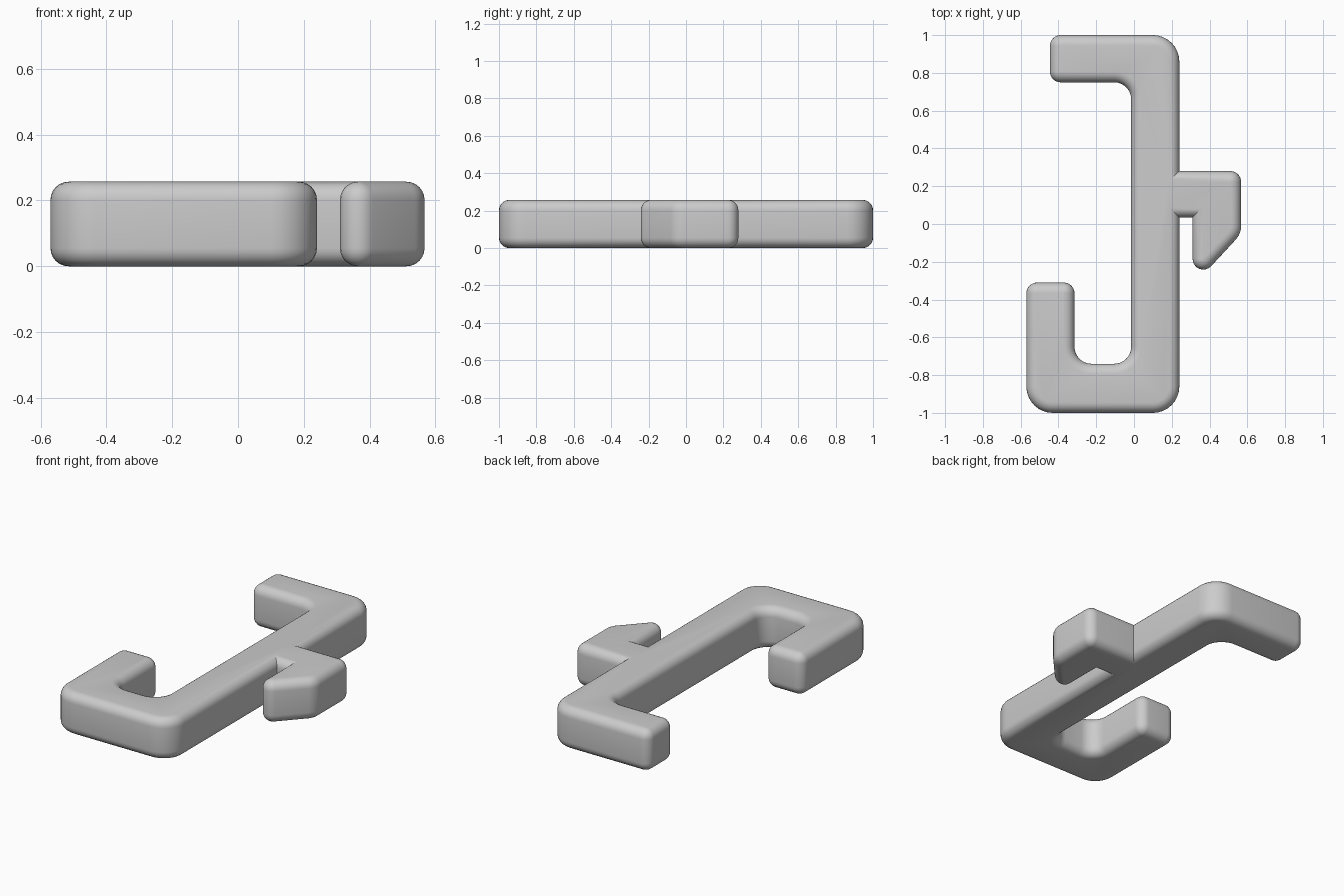
import bpy
import bmesh
import math
from mathutils import Vector

HEIGHT = 0.257
EDGE = 0.055      # radius of the rounded top and bottom edges
ARC_STEPS = 8
EDGE_STEPS = 6

cube = bpy.data.objects.get("Cube")
if cube:
    bpy.data.objects.remove(cube, do_unlink=True)

# Clockwise corners: x, y, corner radius (zero keeps the corner sharp)
TIP, BEND, FILLET = 0.057, 0.14, 0.09
CORNERS = [
    # upper arm
    (-0.445, 1, TIP), (0.24, 1, BEND),
    # side clip with slanted tooth
    (0.24, 0.28, 0), (0.567, 0.28, TIP), (0.567, -0.052, 0.11),
    (0.31, -0.33, TIP), (0.31, 0.035, 0), (0.24, 0.035, 0),
    # lower hook
    (0.24, -1, BEND), (-0.57, -1, BEND), (-0.57, -0.31, TIP),
    (-0.315, -0.31, TIP), (-0.315, -0.74, FILLET), (-0.015, -0.74, FILLET),
    # inside of the upper arm
    (-0.015, 0.75, FILLET), (-0.445, 0.75, TIP),
]


def outline(inset):
    """Rounded outline moved inward by the given distance."""
    points = []
    for i, (x, y, radius) in enumerate(CORNERS):
        p = Vector((x, y))
        before = Vector(CORNERS[i - 1][:2])
        after = Vector(CORNERS[(i + 1) % len(CORNERS)][:2])
        d1, d2 = (p - before).normalized(), (after - p).normalized()
        n1, n2 = Vector((d1.y, -d1.x)), Vector((d2.y, -d2.x))
        miter = (n1 + n2) / (1 + n1.dot(n2))
        if radius == 0:
            points.append(p + miter * inset)
            continue
        side = 1 if d1.cross(d2) < 0 else -1
        center = p + miter * side * radius
        r = radius - side * inset
        turn = math.atan2(n1.cross(n2), n1.dot(n2))
        start = math.atan2(n1.y, n1.x)
        for k in range(ARC_STEPS + 1):
            a = start + turn * k / ARC_STEPS
            points.append(center - Vector((math.cos(a), math.sin(a))) * side * r)
    return points


# Stack of outlines: rounded bottom edge, straight wall, rounded top edge
lower = []
for k in range(EDGE_STEPS + 1):
    a = math.pi / 2 * k / EDGE_STEPS
    lower.append((EDGE * (1 - math.sin(a)), EDGE * (1 - math.cos(a))))
levels = lower + [(inset, HEIGHT - z) for inset, z in reversed(lower)]

bm = bmesh.new()
rings = [[bm.verts.new((p.x, p.y, z)) for p in outline(inset)] for inset, z in levels]
for low, high in zip(rings, rings[1:]):
    for i in range(len(low)):
        bm.faces.new((low[i - 1], low[i], high[i], high[i - 1]))
bm.faces.new(rings[0])
bm.faces.new(rings[-1])
bmesh.ops.recalc_face_normals(bm, faces=bm.faces)
mesh = bpy.data.meshes.new("double_hook_with_clip")
bm.to_mesh(mesh)
bm.free()

hook = bpy.data.objects.new("double_hook_with_clip", mesh)
bpy.context.collection.objects.link(hook)

# Single grey material
grey = bpy.data.materials.new("light_grey")
grey.use_nodes = True
color = (0.6, 0.6, 0.6, 1)
grey.diffuse_color = color
grey.node_tree.nodes["Principled BSDF"].inputs["Base Color"].default_value = color
mesh.materials.append(grey)

bpy.ops.object.select_all(action="DESELECT")
hook.select_set(True)
bpy.context.view_layer.objects.active = hook
bpy.ops.object.shade_smooth_by_angle(angle=math.radians(30))
